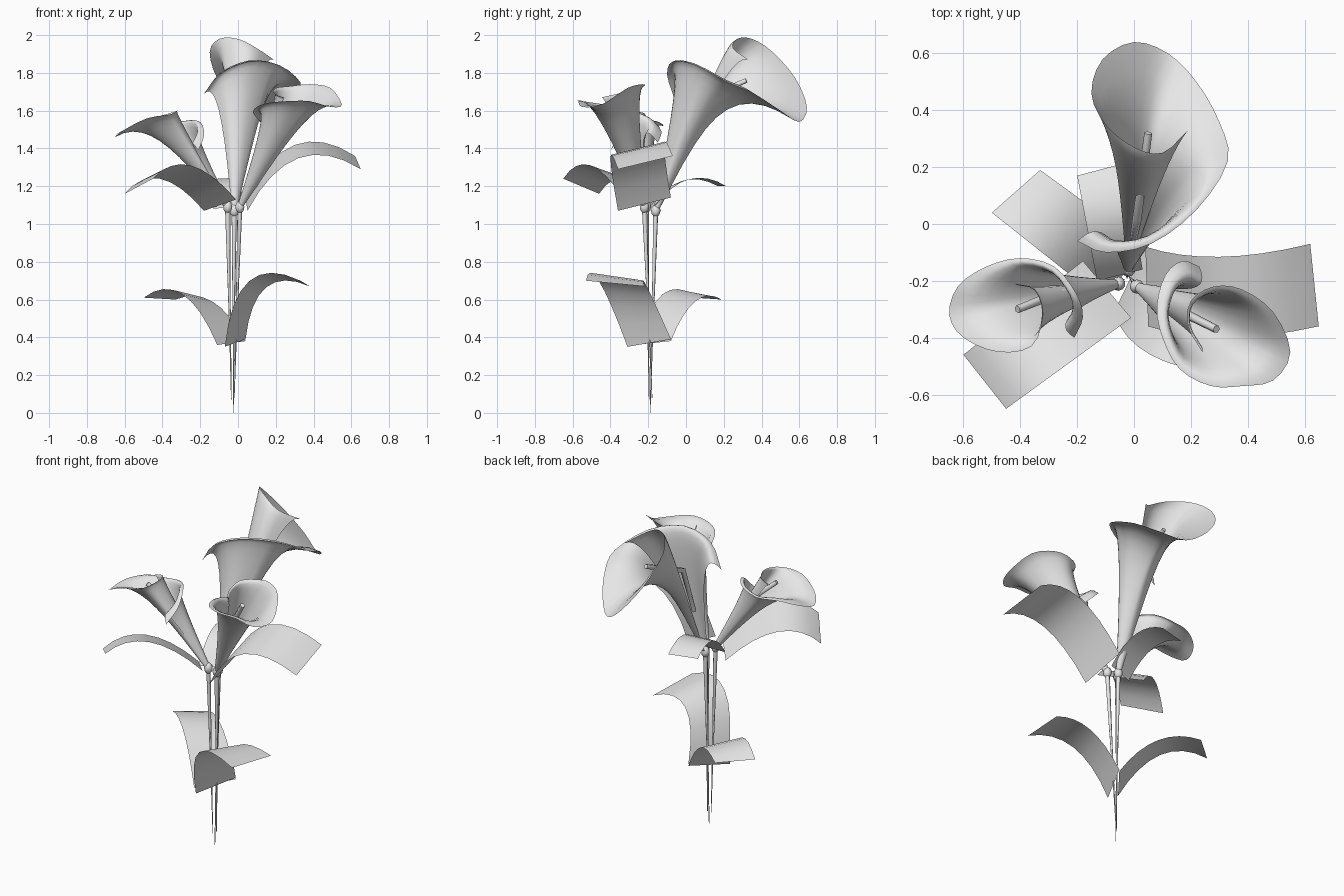
import bpy
from mathutils import Vector as V

cube = bpy.data.objects.get("Cube")
if cube:
    bpy.data.objects.remove(cube)

grey = bpy.data.materials.new("light_grey")
grey.use_nodes = True
tone = (0.8, 0.8, 0.8, 1)
grey.diffuse_color = tone
grey.node_tree.nodes["Principled BSDF"].inputs["Base Color"].default_value = tone


def bezier(points, t):
    """Point on a Bezier curve of any degree."""
    while len(points) > 1:
        points = [a.lerp(b, t) for a, b in zip(points, points[1:])]
    return points[0]


def sheet(name, columns):
    """Smooth open surface from equally long columns of points."""
    rows = len(columns[0])
    verts = [p for col in columns for p in col]
    faces = []
    for i in range(len(columns) - 1):
        for j in range(rows - 1):
            k = i * rows + j
            faces.append((k, k + rows, k + rows + 1, k + 1))
    mesh = bpy.data.meshes.new(name)
    mesh.from_pydata(verts, [], faces)
    mesh.materials.append(grey)
    mesh.shade_smooth()
    obj = bpy.data.objects.new(name, mesh)
    bpy.context.collection.objects.link(obj)


def rod(name, points, radii):
    """Round tapering rod along a path."""
    curve = bpy.data.curves.new(name, "CURVE")
    curve.dimensions = "3D"
    curve.bevel_depth = 1
    curve.bevel_resolution = 1
    curve.use_fill_caps = True
    spline = curve.splines.new("POLY")
    spline.points.add(len(points) - 1)
    for sp, p, r in zip(spline.points, points, radii):
        sp.co = (*p, 1)
        sp.radius = r
    curve.materials.append(grey)
    obj = bpy.data.objects.new(name, curve)
    bpy.context.collection.objects.link(obj)


def smooth_path(points, steps=3):
    """Catmull-Rom curve through the points."""
    pts = [V(p) for p in points]
    pts = [pts[0] * 2 - pts[1]] + pts + [pts[-1] * 2 - pts[-2]]
    out = []
    for a, b, c, d in zip(pts, pts[1:], pts[2:], pts[3:]):
        for s in range(steps):
            t = s / steps
            out.append(0.5 * (2 * b + (c - a) * t + (2 * a - 5 * b + 4 * c - d) * t * t
                              + (3 * b - a - 3 * c + d) * t ** 3))
    return out + [pts[-2]]


def flower(side, base, throat, tip, foot, rim):
    base, throat, tip, foot = V(base), V(throat), V(tip), V(foot)
    length = (throat - base).length
    axis = (throat - base) / length
    columns = []
    # rolled petal: narrow tube that opens into a wide, drooping brim
    for p in smooth_path(rim):
        height = axis.dot(p - throat)
        out = p - throat - axis * height
        start = base + out.normalized() * 0.014
        out *= min(1, 0.42 * length / out.length)
        brim = throat + axis * (0.6 * height + 0.24 * length) + out * 0.7
        columns.append([bezier([start, throat + out * 0.44, brim, p], j / 11) for j in range(12)])
    sheet(side + "_petal", columns)
    rod(side + "_spadix", [base.lerp(throat, 0.5), throat, tip], [0.012, 0.016, 0.014])
    # stem with a small knot below the petal
    rod(side + "_stem", [foot, foot.lerp(base, 0.4), base], [0.002, 0.005, 0.014])
    bpy.ops.mesh.primitive_uv_sphere_add(segments=10, ring_count=6, radius=0.025, location=base)
    knot = bpy.context.object
    knot.name = side + "_knot"
    knot.scale.z = 1.3
    knot.data.materials.append(grey)
    bpy.ops.object.shade_smooth()


flower("back", (-0.02, -0.16, 1.07), (0.01, 0.015, 1.63), (0.05, 0.32, 1.76), (-0.025, -0.19, 0),
       [(0.19, 0.33, 1.87), (0.1, 0.25, 1.93), (0, 0.27, 1.98), (-0.1, 0.35, 1.98),
        (-0.15, 0.46, 1.91), (-0.11, 0.58, 1.77), (0, 0.64, 1.62), (0.12, 0.6, 1.54),
        (0.22, 0.5, 1.6), (0.3, 0.36, 1.69), (0.33, 0.22, 1.75), (0.22, 0.05, 1.84),
        (0.06, -0.07, 1.86), (-0.1, -0.1, 1.79), (-0.2, -0.06, 1.66)])
flower("right", (-0.055, -0.21, 1.09), (-0.26, -0.24, 1.42), (-0.41, -0.3, 1.55), (-0.035, -0.195, 0.07),
       [(-0.42, -0.21, 1.57), (-0.35, -0.23, 1.59), (-0.32, -0.32, 1.6), (-0.36, -0.43, 1.58),
        (-0.48, -0.45, 1.56), (-0.6, -0.4, 1.5), (-0.65, -0.32, 1.46), (-0.62, -0.22, 1.49),
        (-0.52, -0.15, 1.52), (-0.4, -0.12, 1.52), (-0.28, -0.15, 1.54), (-0.2, -0.25, 1.54),
        (-0.18, -0.33, 1.47), (-0.21, -0.4, 1.39)])
flower("left", (0.01, -0.22, 1.09), (0.19, -0.32, 1.48), (0.29, -0.37, 1.63), (-0.02, -0.18, 0.08),
       [(0.24, -0.45, 1.67), (0.19, -0.36, 1.69), (0.2, -0.27, 1.72), (0.28, -0.22, 1.73),
        (0.38, -0.23, 1.74), (0.49, -0.31, 1.72), (0.55, -0.45, 1.63), (0.49, -0.55, 1.62),
        (0.38, -0.57, 1.65), (0.27, -0.57, 1.65), (0.16, -0.51, 1.64), (0.1, -0.4, 1.62),
        (0.08, -0.29, 1.59), (0.11, -0.18, 1.55), (0.17, -0.13, 1.49), (0.23, -0.15, 1.43)])


def leaf(name, base_edge, tip_edge, lean, offset, twist=0):
    """Arched strip between two edges; lean and offset place the bend, twist lowers one side."""
    a0, b0, a1, b1 = map(V, (*base_edge, *tip_edge))
    columns = []
    for i in range(5):
        start, end = a0.lerp(b0, i / 4), a1.lerp(b1, i / 4)
        bend = start.lerp(end, lean) + V(offset) - V((0, 0, twist * i / 4))
        columns.append([bezier([start, bend, end], j / 8) for j in range(9)])
    sheet(name, columns)


leaf("upper_front_leaf", [(-0.01, -0.33, 1.13), (-0.18, -0.13, 1.07)],
     [(-0.45, -0.65, 1.24), (-0.6, -0.46, 1.16)], 0.6, (0, 0, 0.24))
leaf("upper_left_leaf", [(0.05, -0.36, 1.07), (0.04, -0.08, 1.14)],
     [(0.65, -0.36, 1.29), (0.62, -0.07, 1.36)], 0.4, (0, -0.08, 0.36))
leaf("upper_back_leaf", [(-0.13, -0.2, 1.08), (0.03, -0.16, 1.1)],
     [(-0.2, 0.17, 1.2), (-0.03, 0.215, 1.2)], 0.45, (0, 0, 0.18))
leaf("lower_right_leaf", [(-0.11, -0.27, 0.36), (0.04, -0.08, 0.38)],
     [(-0.5, 0.04, 0.61), (-0.33, 0.19, 0.6)], 0.45, (0, 0, 0.3), 0.09)
leaf("lower_left_leaf", [(-0.07, -0.31, 0.35), (0.04, -0.08, 0.39)],
     [(0.33, -0.53, 0.7), (0.38, -0.22, 0.67)], 0.14, (0, -0.16, 0.47), 0.1)
